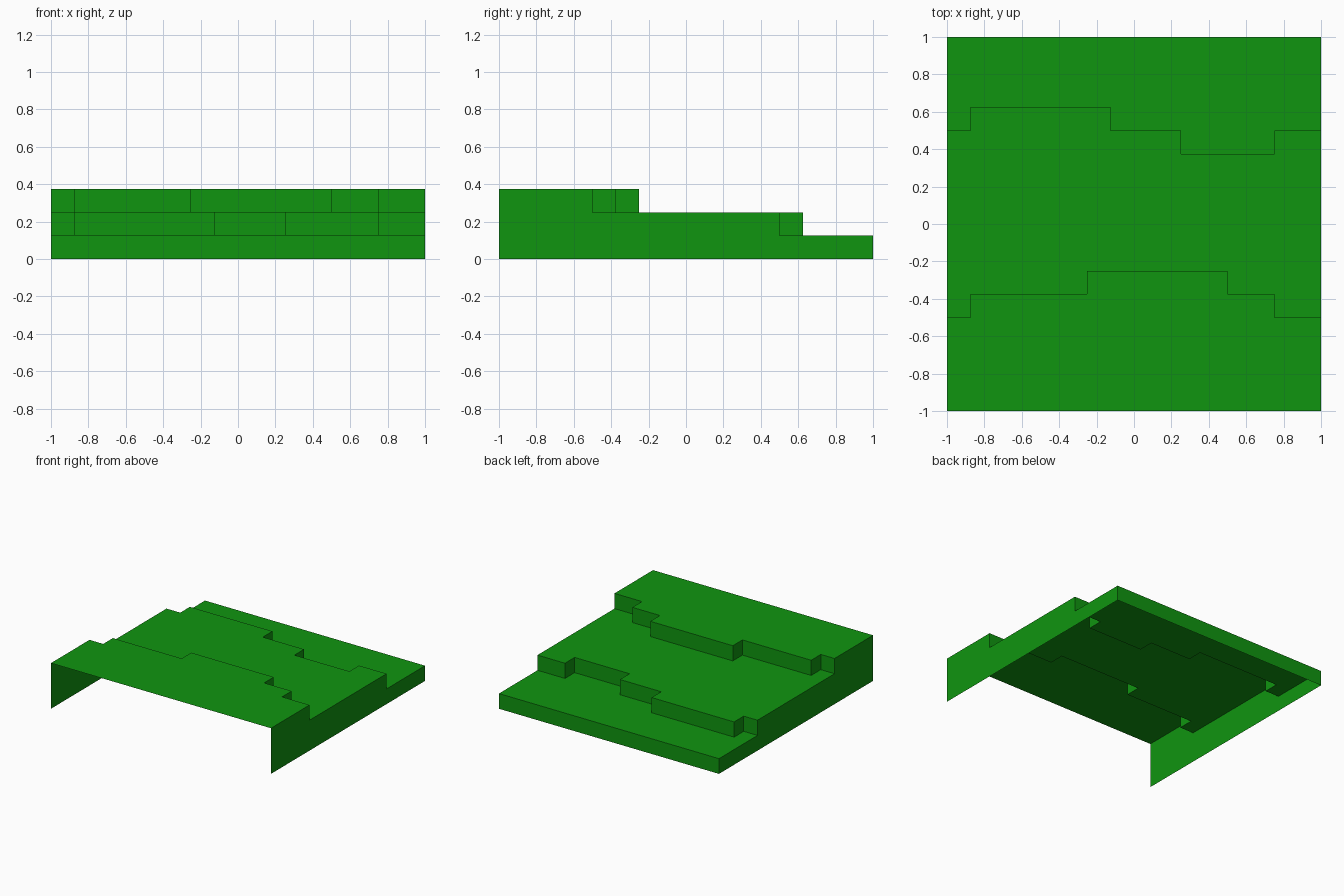
import bpy

if "Cube" in bpy.data.objects:
    bpy.data.objects.remove(bpy.data.objects["Cube"])

STEP = 0.125

grass = bpy.data.materials.new("grass green")
grass.diffuse_color = (0.005, 0.3, 0.005, 1)
grass.use_nodes = True
grass.node_tree.nodes["Principled BSDF"].inputs["Base Color"].default_value = grass.diffuse_color


def make(name, faces):
    """Object from a list of faces, each a list of points."""
    verts, polys = [], []
    for f in faces:
        polys.append(range(len(verts), len(verts) + len(f)))
        verts += f
    mesh = bpy.data.meshes.new(name)
    mesh.from_pydata(verts, [], [list(p) for p in polys])
    mesh.materials.append(grass)
    obj = bpy.data.objects.new(name, mesh)
    bpy.context.collection.objects.link(obj)
    return obj


def ledge(runs):
    """Jagged ledge line from (right end x, y) runs, starting at x = -1."""
    x, pts = -1, []
    for x_end, y in runs:
        pts += [(x, y), (x_end, y)]
        x = x_end
    return pts


# Ledge lines from front to back
front_edge = [(-1, -1), (1, -1)]
upper_ledge = ledge([(-0.875, -0.5), (-0.25, -0.375), (0.5, -0.25),
                     (0.75, -0.375), (1, -0.5)])
lower_ledge = ledge([(-0.875, 0.5), (-0.125, 0.625), (0.25, 0.5),
                     (0.75, 0.375), (1, 0.5)])
back_edge = [(-1, 1), (1, 1)]
lines = [front_edge, upper_ledge, lower_ledge, back_edge]

# Terraces and the risers behind them (front and underside stay open)
side = [(-1, 0), (1, 0)]
outline = []
for i, label in enumerate(("upper", "middle", "lower")):
    near, far = lines[i], lines[i + 1]
    top = (3 - i) * STEP
    low = top - STEP
    make(label + "_terrace", [[(x, y, top) for x, y in near + far[::-1]]])
    make(label + "_riser", [[(*a, low), (*a, top), (*b, top), (*b, low)]
                            for a, b in zip(far, far[1:])])
    outline += [(near[0][1], top), (far[0][1], top)]

# Stepped side walls
side += outline[::-1]
make("right_wall", [[(1, y, z) for y, z in side]])
make("left_wall", [[(-1, y, z) for y, z in side[::-1]]])
